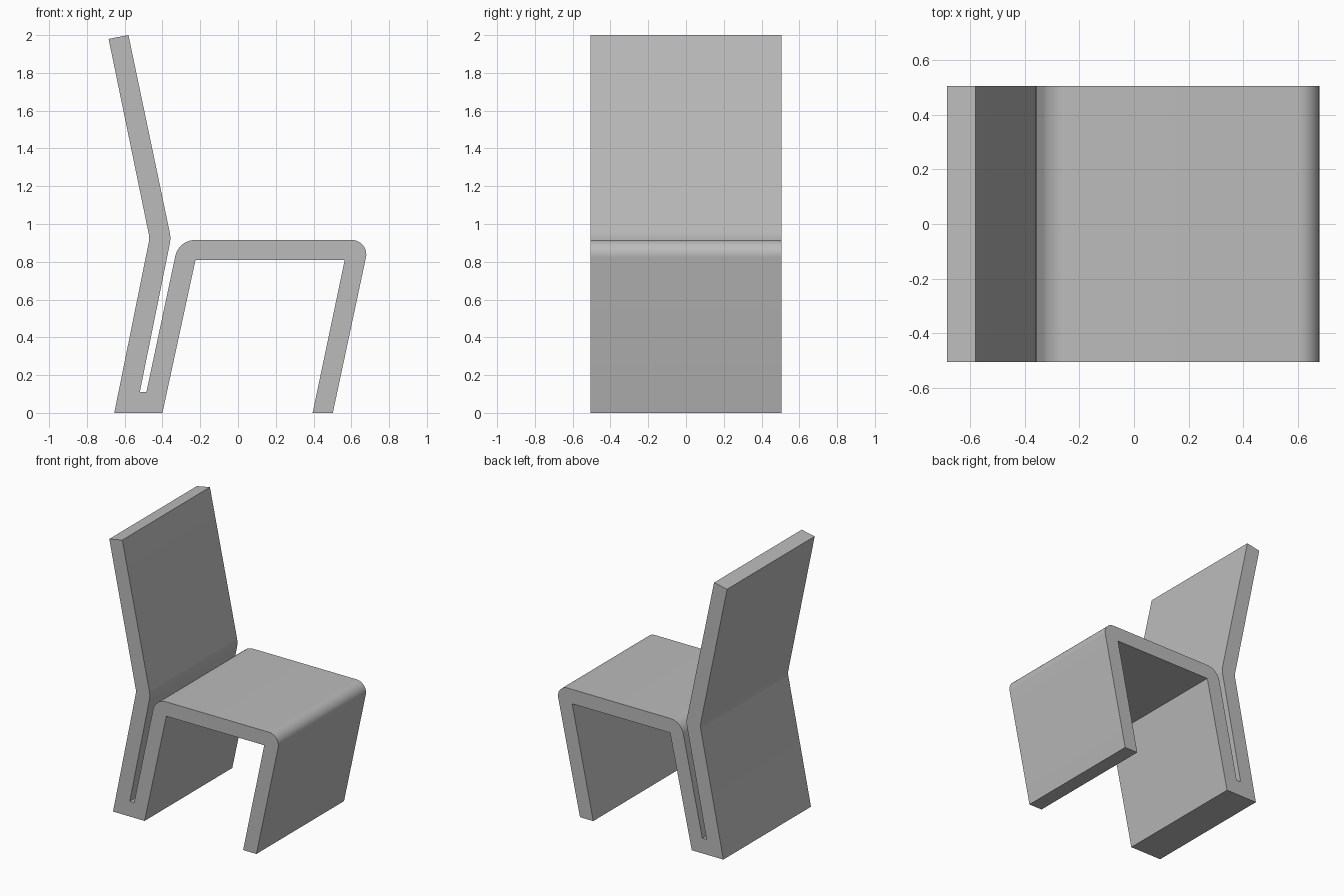
import bpy
import bmesh
from math import radians, tan
from mathutils import Vector

cube = bpy.data.objects.get("Cube")
if cube:
    bpy.data.objects.remove(cube, do_unlink=True)

HALF_WIDTH = 0.505

grey = bpy.data.materials.new("satin grey")
grey.use_nodes = True
grey.diffuse_color = (0.5, 0.5, 0.5, 1)
grey.node_tree.nodes["Principled BSDF"].inputs["Base Color"].default_value = (0.5, 0.5, 0.5, 1)


def rounded(points, steps=8):
    """Turn (x, z, radius) corners into an outline with arcs."""
    outline = []
    for i, (x, z, radius) in enumerate(points):
        corner = Vector((x, z))
        if not radius:
            outline.append(corner)
            continue
        before = (Vector(points[i - 1][:2]) - corner).normalized()
        after = (Vector(points[(i + 1) % len(points)][:2]) - corner).normalized()
        reach = radius / tan(before.angle(after) / 2)
        centre = corner + (before + after).normalized() * (reach ** 2 + radius ** 2) ** 0.5
        start = corner + before * reach - centre
        end = corner + after * reach - centre
        for s in range(steps + 1):
            outline.append(centre + start.lerp(end, s / steps).normalized() * radius)
    return outline


def extrude_profile(name, outline):
    bm = bmesh.new()
    face = bm.faces.new([bm.verts.new((p.x, -HALF_WIDTH, p.y)) for p in outline])
    extruded = bmesh.ops.extrude_face_region(bm, geom=[face])["geom"]
    verts = [v for v in extruded if isinstance(v, bmesh.types.BMVert)]
    bmesh.ops.translate(bm, verts=verts, vec=(0, 2 * HALF_WIDTH, 0))
    bmesh.ops.recalc_face_normals(bm, faces=bm.faces)
    mesh = bpy.data.meshes.new(name)
    bm.to_mesh(mesh)
    bm.free()
    mesh.materials.append(grey)
    obj = bpy.data.objects.new(name, mesh)
    bpy.context.collection.objects.link(obj)
    bpy.ops.object.select_all(action='DESELECT')
    obj.select_set(True)
    bpy.context.view_layer.objects.active = obj
    bpy.ops.object.shade_smooth_by_angle(angle=radians(30))


# One folded slab: backrest, rear leg with slot, seat and front leg
chair = [
    (-0.655, 0, 0),
    (-0.468, 0.925, 0.1),      # rear bend
    (-0.685, 1.98, 0),
    (-0.58, 2.0, 0),
    (-0.355, 0.925, 0.15),     # bend above the slot
    (-0.52, 0.11, 0),
    (-0.485, 0.11, 0),
    (-0.314, 0.915, 0.105),    # rear edge of seat
    (0.697, 0.915, 0.075),     # front edge of seat
    (0.502, 0, 0),
    (0.395, 0, 0),
    (0.565, 0.81, 0),
    (-0.225, 0.81, 0),
    (-0.4, 0, 0),
]
extrude_profile("chair_body", rounded(chair))
